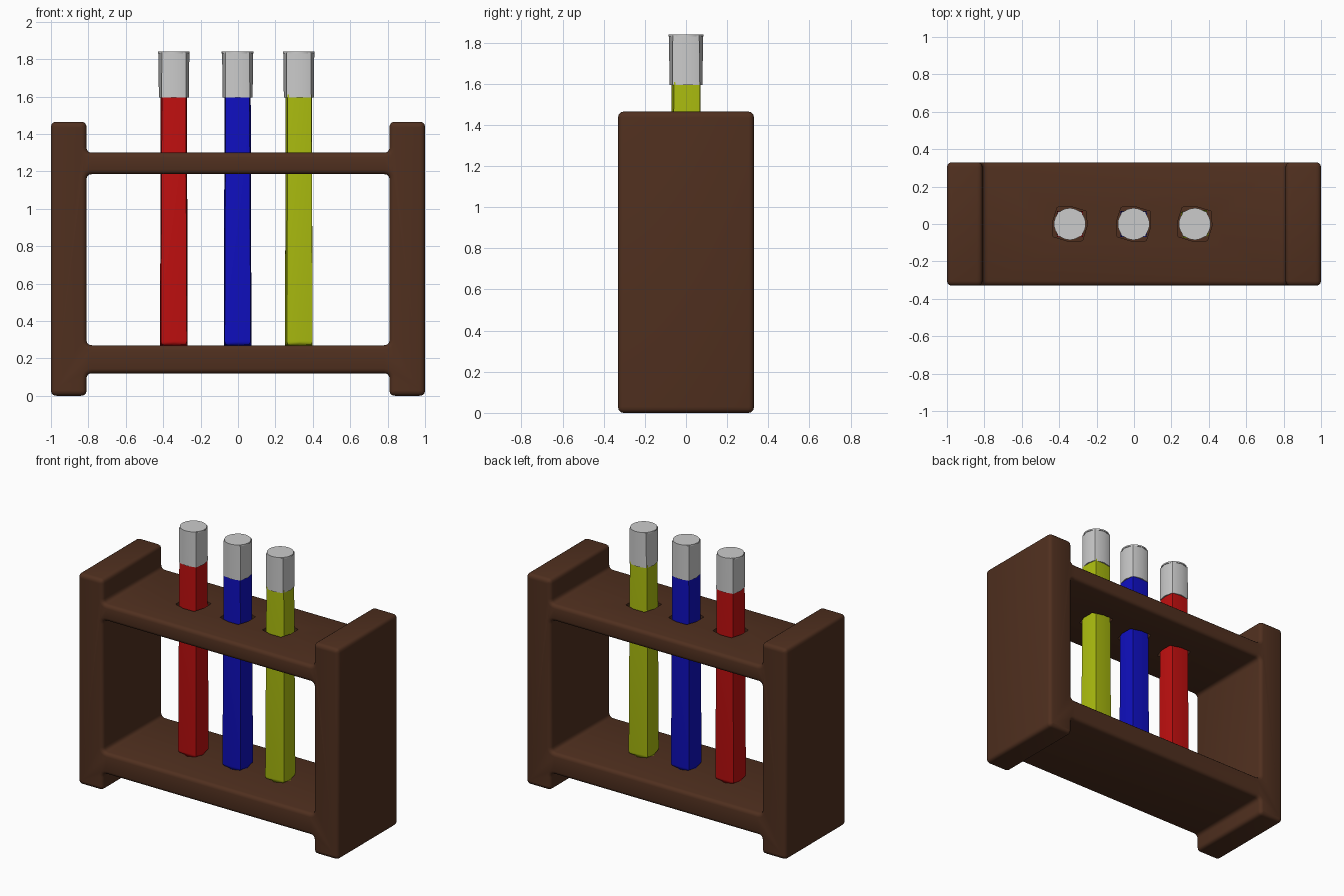
import bpy, bmesh, math
from mathutils import Vector, Matrix

if "Cube" in bpy.data.objects:
    bpy.data.objects.remove(bpy.data.objects["Cube"])


def material(name, rgb):
    m = bpy.data.materials.new(name)
    m.diffuse_color = (*rgb, 1)
    m.use_nodes = True
    m.node_tree.nodes["Principled BSDF"].inputs["Base Color"].default_value = m.diffuse_color
    return m


def smooth(ob, degrees):
    bpy.ops.object.select_all(action='DESELECT')
    bpy.context.view_layer.objects.active = ob
    ob.select_set(True)
    bpy.ops.object.shade_smooth_by_angle(angle=math.radians(degrees))


def mesh_object(name, bm, mat=None):
    bmesh.ops.recalc_face_normals(bm, faces=bm.faces)
    me = bpy.data.meshes.new(name)
    bm.to_mesh(me)
    bm.free()
    ob = bpy.data.objects.new(name, me)
    bpy.context.collection.objects.link(ob)
    if mat:
        me.materials.append(mat)
    return ob


def prism(bm, x, low, high, turn=0.0):
    """Prism between two rings (z, radii); the radii alternate around the ring."""
    rings = []
    for z, radii, sides in (low, high):
        ring = []
        for i in range(sides):
            a = math.tau * i / sides + math.radians(turn)
            r = radii[i % len(radii)]
            ring.append(bm.verts.new((x + r * math.cos(a), r * math.sin(a), z)))
        rings.append(ring)
    a, b = rings
    for i in range(len(a)):
        bm.faces.new((a[i - 1], a[i], b[i], b[i - 1]))
    bm.faces.new(a[::-1])
    bm.faces.new(b)


def rounded(points, r=0.03, steps=4):
    out = []
    for i, p in enumerate(points):
        p = Vector(p)
        a = p + (Vector(points[i - 1]) - p).normalized() * r
        b = p + (Vector(points[(i + 1) % len(points)]) - p).normalized() * r
        for k in range(steps + 1):
            t = k / steps
            out.append(a * (1 - t) ** 2 + p * 2 * t * (1 - t) + b * t * t)
    return out


# Wooden frame: H-shaped outline with a window, extruded with rounded rims
S = 0.81
right = [(S, 0.12), (S, 0), (1, 0), (1, 1.465), (S, 1.465), (S, 1.30)]
outer = right + [(-x, z) for x, z in reversed(right)]
window = [(-S, 0.27), (S, 0.27), (S, 1.185), (-S, 1.185)]
curve = bpy.data.curves.new("rack_frame", 'CURVE')
curve.dimensions = '2D'
curve.fill_mode = 'BOTH'
curve.extrude = 0.305
curve.bevel_depth = 0.025
curve.bevel_resolution = 2
curve.offset = -0.025
for outline in (outer, window):
    pts = rounded(outline)
    sp = curve.splines.new('POLY')
    sp.points.add(len(pts) - 1)
    for q, p in zip(sp.points, pts):
        q.co = (p.x, p.y, 0, 1)
    sp.use_cyclic_u = True
source = bpy.data.objects.new("frame_outline", curve)
bpy.context.collection.objects.link(source)
bpy.context.view_layer.update()
bm = bmesh.new()
bm.from_mesh(source.to_mesh())
source.to_mesh_clear()
bpy.data.objects.remove(source)
bmesh.ops.remove_doubles(bm, verts=bm.verts, dist=0.0005)
bmesh.ops.rotate(bm, verts=bm.verts, matrix=Matrix.Rotation(math.pi / 2, 3, 'X'))
frame = mesh_object("rack_frame", bm, material("brown_wood", (0.08, 0.029, 0.0135)))

# Holes through the upper shelf
tubes = [("red", -0.343, 0, (0.54, 0.005, 0.005)), ("blue", -0.002, 0, (0.005, 0.005, 0.54)),
         ("yellow", 0.325, 4, (0.42, 0.52, 0.005))]
bm = bmesh.new()
for _, x, _, _ in tubes:
    prism(bm, x, (1.1, [0.092, 0.112], 8), (1.4, [0.092, 0.112], 8), -8)
cutter = mesh_object("hole_cutter", bm)
cutter.hide_render = True
mod = frame.modifiers.new("holes", 'BOOLEAN')
mod.object = cutter
mod.operation = 'DIFFERENCE'
mod.solver = 'EXACT'
bpy.context.view_layer.objects.active = frame
bpy.ops.object.modifier_apply(modifier=mod.name)
bpy.data.objects.remove(cutter)
smooth(frame, 35)

for color, x, turn, rgb in tubes:
    # Tube: nearly square, slightly bulging sides, rounded foot
    bm = bmesh.new()
    prism(bm, x, (0.27, [0.074, 0.098], 8), (1.61, [0.070, 0.090], 8), turn)
    foot = [e for e in bm.edges if all(v.co.z < 0.5 for v in e.verts)]
    bmesh.ops.bevel(bm, geom=foot, offset=0.022, segments=3, profile=0.5, affect='EDGES')
    tube = mesh_object(color + "_tube", bm, material(color + "_liquid", rgb))
    smooth(tube, 35)

    # Stopper: bulging four-sided body with a round lid
    bm = bmesh.new()
    prism(bm, x, (1.595, [0.080, 0.092], 8), (1.836, [0.083, 0.091], 8))
    prism(bm, x, (1.83, [0.085], 32), (1.84, [0.085], 32))
    smooth(mesh_object(color + "_stopper", bm), 35)
